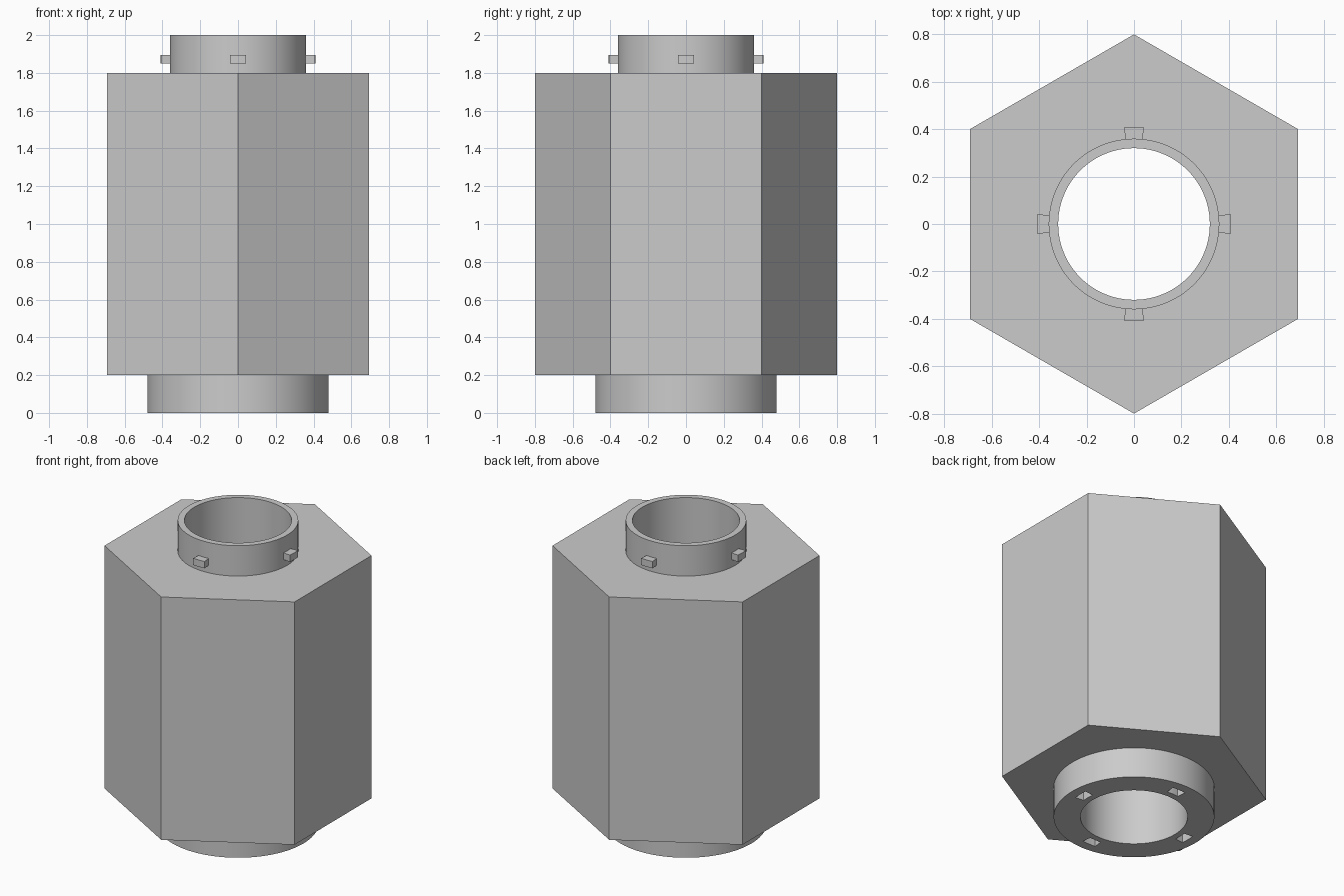
import bpy, bmesh, math

cube = bpy.data.objects.get("Cube")
if cube:
    bpy.data.objects.remove(cube, do_unlink=True)

BORE, SIDES = 0.32, 96

grey = bpy.data.materials.new("plain_grey")
grey.use_nodes = True
colour = (0.6, 0.6, 0.6, 1)
grey.diffuse_color = colour
grey.node_tree.nodes["Principled BSDF"].inputs["Base Color"].default_value = colour


def make_object(name, bm):
    bmesh.ops.recalc_face_normals(bm, faces=bm.faces)
    mesh = bpy.data.meshes.new(name)
    bm.to_mesh(mesh)
    bm.free()
    mesh.materials.append(grey)
    obj = bpy.data.objects.new(name, mesh)
    bpy.context.collection.objects.link(obj)
    return obj


def arc(radius, start, end, steps):
    return [(radius * math.cos(start + (end - start) * i / steps),
             radius * math.sin(start + (end - start) * i / steps))
            for i in range(steps + 1)]


def extrude_outline(bm, outline, z0, z1):
    face = bm.faces.new([bm.verts.new((x, y, z0)) for x, y in outline])
    new = bmesh.ops.extrude_face_region(bm, geom=[face])["geom"]
    verts = [v for v in new if isinstance(v, bmesh.types.BMVert)]
    bmesh.ops.translate(bm, verts=verts, vec=(0, 0, z1 - z0))


def prism(name, radius, z0, z1, sides):
    """Upright prism with a corner on the y axis."""
    bm = bmesh.new()
    outline = arc(radius, math.pi / 2, math.pi * 2.5, sides)[:-1]
    extrude_outline(bm, outline, z0, z1)
    return make_object(name, bm)


def four_sectors(name, inner, outer, half_angle, z0, z1):
    """Four ring segments, one on each horizontal axis direction."""
    bm = bmesh.new()
    for i in range(4):
        a = i * math.pi / 2
        outline = (arc(inner, a - half_angle, a + half_angle, 4)
                   + arc(outer, a + half_angle, a - half_angle, 4))
        extrude_outline(bm, outline, z0, z1)
    return make_object(name, bm)


def cut(obj, cutter):
    mod = obj.modifiers.new("cut", "BOOLEAN")
    mod.operation = "DIFFERENCE"
    mod.solver = "EXACT"
    mod.object = cutter
    cutter.hide_render = True
    cutter.hide_set(True)


# Hexagonal body and the two round collars
body = prism("hexagonal_body", 0.8, 0.2, 1.8, 6)
lower = prism("lower_collar", 0.48, 0, 0.2, SIDES)
upper = prism("upper_collar", 0.36, 1.8, 2, SIDES)

# Locking tabs around the upper collar
tabs = four_sectors("locking_tabs", 0.355, 0.41, math.radians(5.8), 1.85, 1.895)

# Through bore and the tab slots in the underside
bore = prism("bore_cutter", BORE, -0.1, 2.1, SIDES)
slots = four_sectors("slot_cutter", 0.36, 0.42, math.radians(6.5), -0.05, 0.15)
for part in (body, lower, upper):
    cut(part, bore)
cut(lower, slots)

# Bake the cuts, then smooth the round walls
bpy.context.view_layer.update()
graph = bpy.context.evaluated_depsgraph_get()
for part in (body, lower, upper):
    part_mesh = bpy.data.meshes.new_from_object(part.evaluated_get(graph))
    part.modifiers.clear()
    part.data = part_mesh
for cutter in (bore, slots):
    bpy.data.objects.remove(cutter, do_unlink=True)

bpy.ops.object.select_all(action="DESELECT")
for part in (body, lower, upper, tabs):
    part.select_set(True)
bpy.context.view_layer.objects.active = body
bpy.ops.object.shade_smooth_by_angle(angle=math.radians(30))
